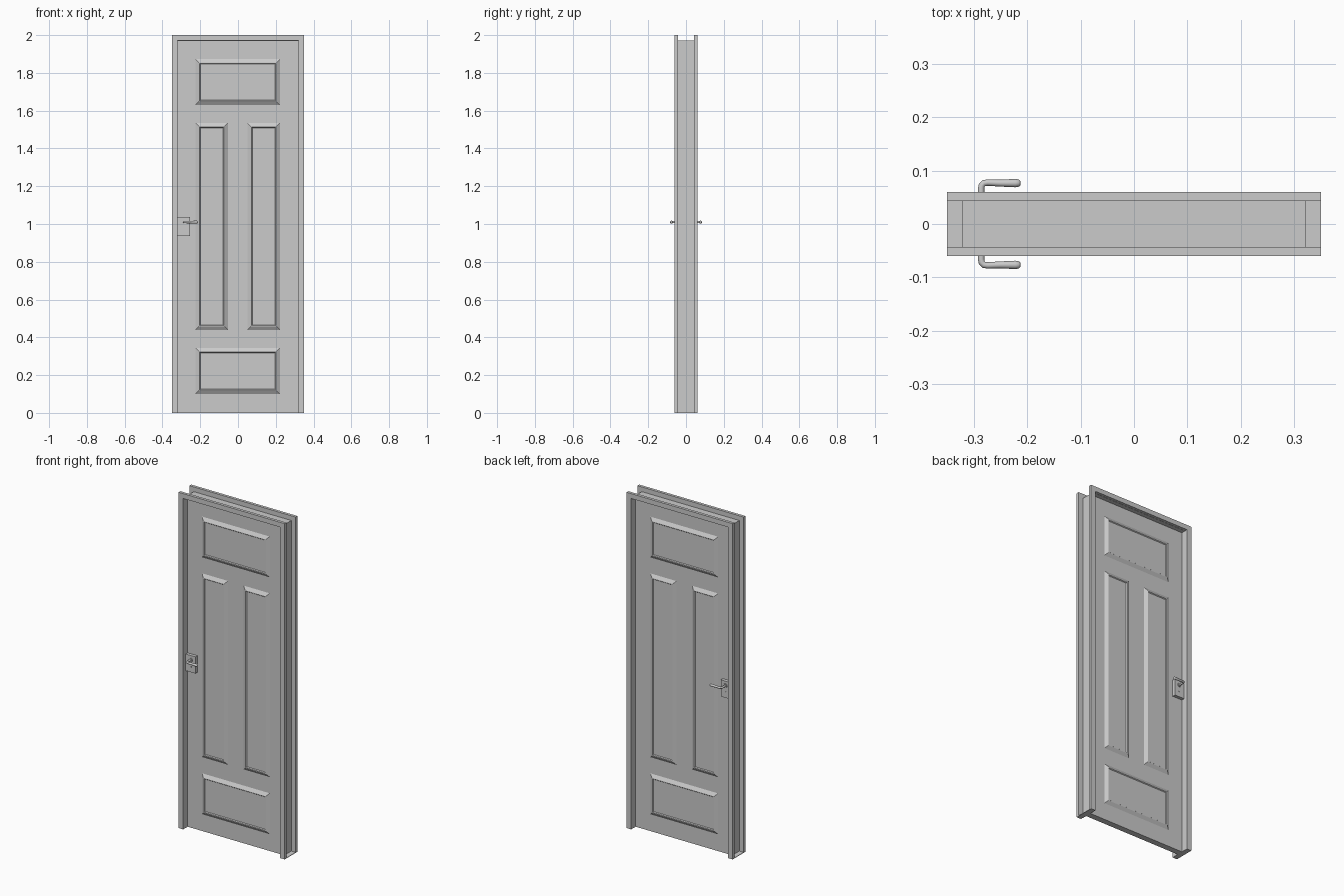
import bpy, bmesh, math
from mathutils import Vector

if "Cube" in bpy.data.objects:
    bpy.data.objects.remove(bpy.data.objects["Cube"])

FACE = 0.018       # half thickness of the door leaf
SIDES = (-1, 1)    # front and back
NAMES = {-1: "front", 1: "back"}


def finish(name, bm):
    bmesh.ops.recalc_face_normals(bm, faces=bm.faces)
    me = bpy.data.meshes.new(name)
    bm.to_mesh(me)
    bm.free()
    ob = bpy.data.objects.new(name, me)
    bpy.context.collection.objects.link(ob)
    return ob


def extrude_outline(name, pts, y0, y1):
    """Prism from an outline in x and z, running from y0 to y1."""
    bm = bmesh.new()
    face = bm.faces.new([bm.verts.new((x, y0, z)) for x, z in pts])
    ext = bmesh.ops.extrude_face_region(bm, geom=[face])
    moved = [v for v in ext["geom"] if isinstance(v, bmesh.types.BMVert)]
    bmesh.ops.translate(bm, verts=moved, vec=(0, y1 - y0, 0))
    return finish(name, bm)


def box(name, x0, x1, y0, y1, z0, z1):
    return extrude_outline(name, [(x0, z0), (x1, z0), (x1, z1), (x0, z1)], y0, y1)


def arch(name, outer, inner, top, under, y0, y1):
    pts = [(-outer, 0), (-outer, top), (outer, top), (outer, 0),
           (inner, 0), (inner, under), (-inner, under), (-inner, 0)]
    return extrude_outline(name, pts, y0, y1)


def panel(name, x0, x1, z0, z1, side):
    """Raised moulding: nested rectangles given as (inset, height)."""
    bm = bmesh.new()
    prev = None
    for inset, h in ((0, 0), (0.018, 0.012), (0.022, 0.012), (0.026, 0.007)):
        y = side * (FACE + h)
        ring = [bm.verts.new((x, y, z)) for x, z in (
            (x0 + inset, z0 + inset), (x1 - inset, z0 + inset),
            (x1 - inset, z1 - inset), (x0 + inset, z1 - inset))]
        if prev:
            for i in range(4):
                j = (i + 1) % 4
                bm.faces.new((prev[i], prev[j], ring[j], ring[i]))
        else:
            bm.faces.new(ring)
        prev = ring
    bm.faces.new(prev)
    return finish(name, bm)


def disc(name, x, z, r, y0, y1):
    bm = bmesh.new()
    n = 24
    pts = [(x + r * math.cos(2 * math.pi * i / n),
            z + r * math.sin(2 * math.pi * i / n)) for i in range(n)]
    bm.free()
    return extrude_outline(name, pts, y0, y1)


def lever(name, side):
    """Bent handle swept along a path of (x, y, radius)."""
    path = [(-0.286, 0.036, 0.006), (-0.286, 0.066, 0.006), (-0.285, 0.072, 0.006),
            (-0.281, 0.0765, 0.006), (-0.274, 0.0775, 0.006), (-0.250, 0.0765, 0.0065),
            (-0.222, 0.0765, 0.0078), (-0.216, 0.0765, 0.0070), (-0.2125, 0.0765, 0.0040)]
    bm = bmesh.new()
    n, prev = 16, None
    for i, (x, y, r) in enumerate(path):
        a, b = path[max(i - 1, 0)], path[min(i + 1, len(path) - 1)]
        t = Vector((b[0] - a[0], b[1] - a[1], 0)).normalized()
        u = Vector((-t.y, t.x, 0))
        ring = []
        for k in range(n):
            ang = 2 * math.pi * k / n
            p = Vector((x, y, 1.01)) + u * (r * math.cos(ang))
            p.z += r * math.sin(ang)
            ring.append(bm.verts.new((p.x, side * p.y, p.z)))
        if prev:
            for k in range(n):
                j = (k + 1) % n
                bm.faces.new((prev[k], prev[j], ring[j], ring[k]))
        else:
            bm.faces.new(ring)
        prev = ring
    bm.faces.new(prev)
    ob = finish(name, bm)
    bpy.ops.object.select_all(action='DESELECT')
    ob.select_set(True)
    bpy.context.view_layer.objects.active = ob
    bpy.ops.object.shade_smooth_by_angle(angle=math.radians(50))
    return ob


# Frame: thin jamb between the two casings, closed at the foot of each post
arch("jamb", 0.321, 0.319, 1.972, 1.970, -0.044, 0.044)
for side in SIDES:
    arch(NAMES[side] + "_casing", 0.35, 0.32, 2.0, 1.971, side * 0.043, side * 0.06)
    xs = sorted((side * 0.32, side * 0.35))
    box("post_foot", xs[0], xs[1], -0.043, 0.043, 0, 0.003)

# Door leaf
box("door_leaf", -0.319, 0.319, -FACE, FACE, 0, 1.970)

# Raised panels on both faces
layout = [("top_panel", -0.225, 0.222, 1.63, 1.873),
          ("left_panel", -0.225, -0.053, 0.44, 1.535),
          ("right_panel", 0.050, 0.222, 0.44, 1.535),
          ("bottom_panel", -0.225, 0.222, 0.10, 0.344)]
for side in SIDES:
    for name, *rect in layout:
        panel(NAMES[side] + "_" + name, *rect, side)

# Lock case through the leaf, with rose, lever and keyhole cover on each face
box("lock_case", -0.319, -0.255, -0.037, 0.037, 0.937, 1.036)
for side in SIDES:
    tag = NAMES[side]
    disc(tag + "_handle_rose", -0.286, 1.01, 0.012, side * 0.036, side * 0.042)
    disc(tag + "_keyhole_cover", -0.286, 0.97, 0.005, side * 0.036, side * 0.039)
    lever(tag + "_lever", side)
